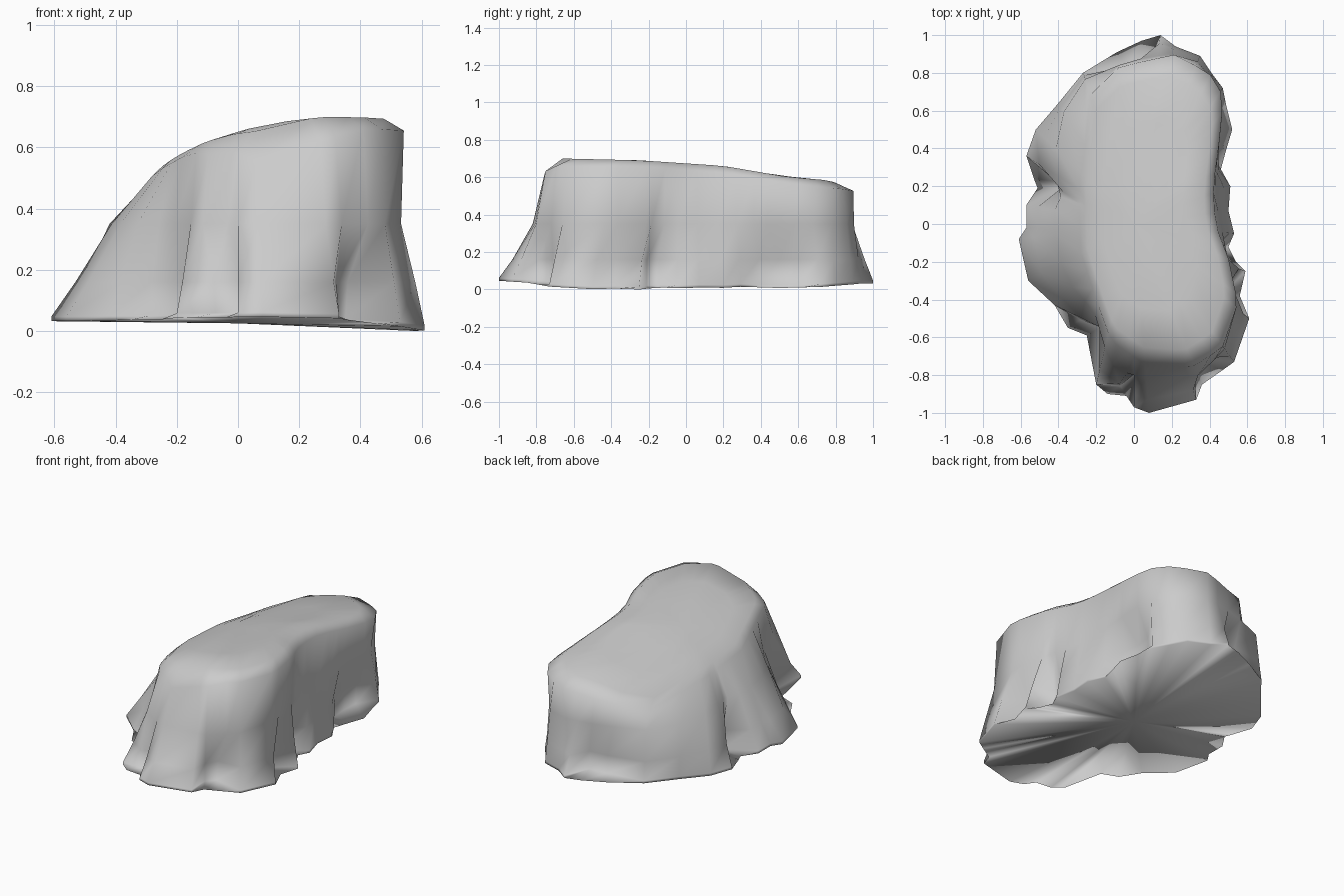
import bpy
import bmesh
from mathutils import Vector

default_cube = bpy.data.objects.get("Cube")
if default_cube:
    bpy.data.objects.remove(default_cube, do_unlink=True)

# Outlines run counterclockwise from the front
BASE = [(.08, -1), (.33, -.93), (.36, -.85), (.46, -.78), (.53, -.73), (.61, -.5),
        (.56, -.38), (.59, -.25), (.54, -.2), (.5, -.12), (.53, -.05), (.5, .07),
        (.51, .2), (.46, .29), (.49, .4), (.52, .5), (.49, .62), (.47, .72),
        (.41, .8), (.35, .89), (.22, .94), (.14, 1), (.04, .97), (-.09, .91),
        (-.27, .8), (-.4, .64), (-.52, .5), (-.57, .36), (-.53, .24), (-.51, .19),
        (-.57, .1), (-.57, -.02), (-.61, -.08), (-.56, -.3), (-.42, -.43),
        (-.35, -.55), (-.25, -.59), (-.2, -.85), (-.14, -.9), (-.04, -.91), (0, -.97)]
MIDDLE = [(.1, -.83), (.35, -.8), (.49, -.65), (.54, -.4), (.49, -.15), (.44, .1),
          (.43, .2), (.45, .4), (.46, .6), (.43, .74), (.33, .87), (.2, .9),
          (0, .87), (-.25, .78), (-.37, .6), (-.43, .32), (-.37, .18), (-.42, .08),
          (-.41, -.1), (-.36, -.3), (-.21, -.46), (-.18, -.6), (-.1, -.77)]
RIM = [(.1, -.77), (.33, -.75), (.47, -.65), (.55, -.42), (.5, -.18), (.43, 0),
       (.42, .2), (.45, .42), (.47, .62), (.45, .76), (.23, .9), (0, .85),
       (-.22, .79), (-.25, .5), (-.29, .2), (-.28, -.15), (-.2, -.4), (-.12, -.62)]

# Hollows at the wall foot: base point index -> depth behind the outline
HOLLOWS = {2: .08, 3: .13, 6: .1, 8: .12, 9: .1, 14: .1, 15: .14, 16: .1,
           22: .13, 23: .09, 28: .12, 29: .12, 35: .08, 36: .08, 38: .08, 39: .16}
SPINE = [(-.68, .7), (-.25, .69), (.2, .66), (.55, .6), (.8, .58), (1, .56)]


def on_outline(outline, direction):
    """Point where a ray from the middle crosses an outline."""
    for a, b in zip(outline, outline[1:] + outline[:1]):
        a, b = Vector(a), Vector(b)
        edge = b - a
        det = direction.x * edge.y - direction.y * edge.x
        if abs(det) < 1e-9:
            continue
        reach = (a.x * edge.y - a.y * edge.x) / det
        along = (a.x * direction.y - a.y * direction.x) / det
        if reach > 0 and -1e-6 <= along <= 1 + 1e-6:
            return direction * reach
    return direction * .5


def spine_height(y):
    for (y0, z0), (y1, z1) in zip(SPINE, SPINE[1:]):
        if y <= y1:
            return z0 + (z1 - z0) * max(0, (y - y0) / (y1 - y0))
    return SPINE[-1][1]


def top_height(p):
    """Ridge height, falling off towards the sloping side and the front."""
    slope = .48 * max(0, .3 - p.x) ** 2
    nose = 3 * max(0, -p.y - .56 - .3 * p.x) ** 2
    return spine_height(p.y) - slope - nose


def inward(index):
    """Direction from a base point into the rock, square to the outline."""
    before = Vector(BASE[index - 2])
    after = Vector(BASE[(index + 2) % len(BASE)])
    along = (after - before).normalized()
    return Vector((-along.y, along.x))


def column(index, point):
    """Rock profile from the ground edge up to the crown."""
    p = Vector(point)
    direction = p.normalized()
    middle = on_outline(MIDDLE, direction)
    rim = on_outline(RIM, direction)
    ground = .032 + .02 * max(0, -p.y - .3) - .112 * max(0, p.x - .3)
    depth = HOLLOWS.get(index, 0)
    foot = p + inward(index) * depth
    # A hollow keeps its depth up to its roof; plain wall just runs straight
    roof = foot.lerp(middle, .1 if depth else .4)
    edge_drop = .04 if rim.x > 0 else .015
    profile = [(p, ground), (foot, ground + .015), (roof, .16), (middle, .35),
               (rim, top_height(rim) - edge_drop)]
    for scale in (.88, .6, .3):
        inner = rim * scale
        profile.append((inner, top_height(inner)))
    return [Vector((q.x, q.y, z)) for q, z in profile]


# Rock: columns skinned into walls, closed by a crown and an underside fan
bm = bmesh.new()
columns = [[bm.verts.new(v) for v in column(i, p)] for i, p in enumerate(BASE)]
crown = bm.verts.new((0, 0, top_height(Vector((0, 0)))))
underside = bm.verts.new((0, 0, .025))
for left, right in zip(columns, columns[1:] + columns[:1]):
    for level in range(len(left) - 1):
        bm.faces.new((left[level], right[level], right[level + 1], left[level + 1]))
    bm.faces.new((left[-1], right[-1], crown))
    bm.faces.new((right[0], left[0], underside))
bmesh.ops.recalc_face_normals(bm, faces=bm.faces)
for face in bm.faces:
    face.smooth = True
mesh = bpy.data.meshes.new("rock")
bm.to_mesh(mesh)
bm.free()
rock = bpy.data.objects.new("rock", mesh)
bpy.context.collection.objects.link(rock)

# Stone colour
stone = bpy.data.materials.new("stone_grey")
stone.use_nodes = True
grey = (.6, .6, .6, 1)
stone.diffuse_color = grey
shader = next(n for n in stone.node_tree.nodes if n.type == "BSDF_PRINCIPLED")
shader.inputs["Base Color"].default_value = grey
mesh.materials.append(stone)
